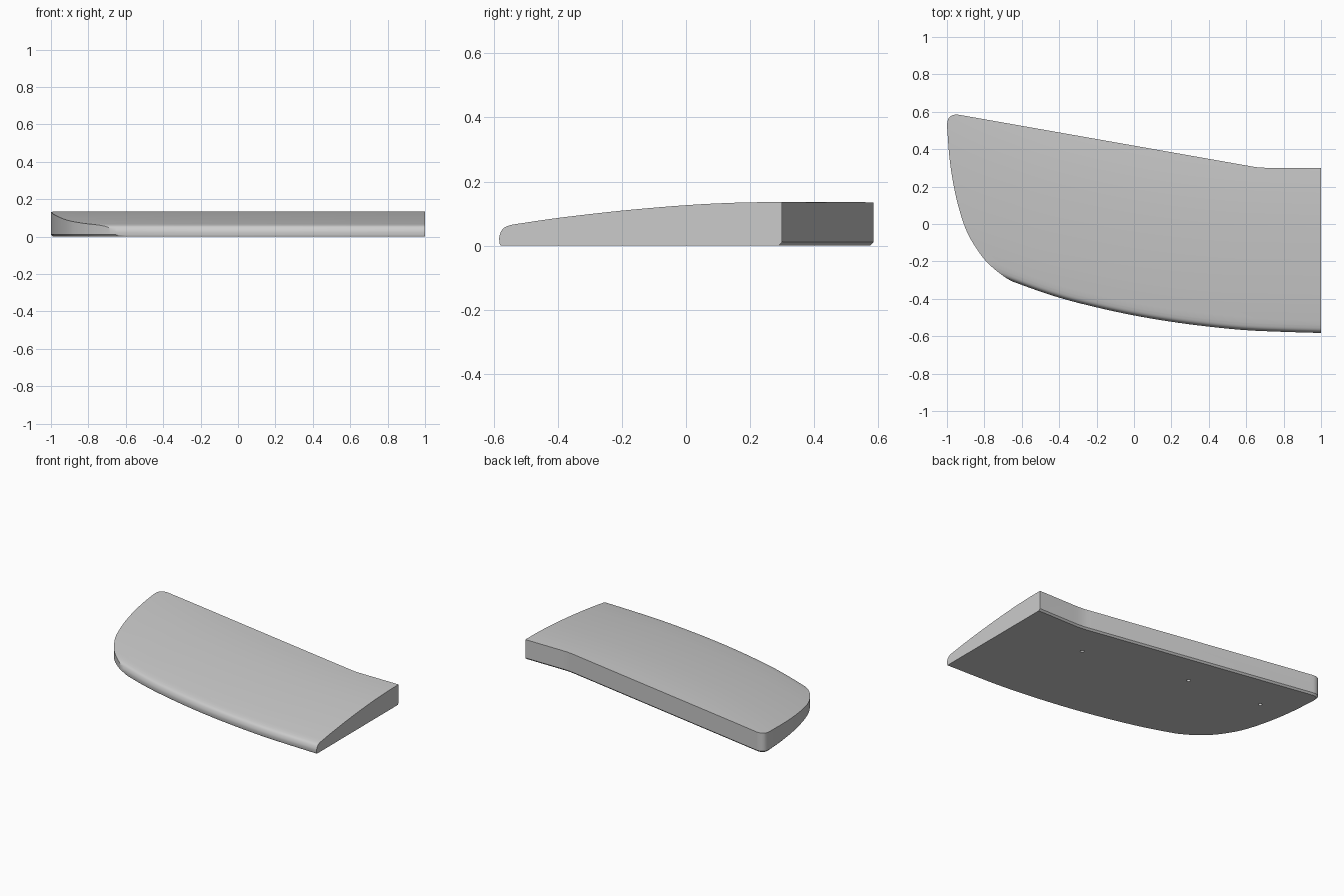
import bpy, bmesh
from mathutils import Vector

if "Cube" in bpy.data.objects:
    bpy.data.objects.remove(bpy.data.objects["Cube"])


def spline(points, steps):
    """Catmull-Rom curve through 2D points."""
    p = [Vector(q) for q in points]
    p = [2 * p[0] - p[1]] + p + [2 * p[-1] - p[-2]]
    out = []
    for a, b, c, d in zip(p, p[1:], p[2:], p[3:]):
        for i in range(steps):
            t = i / steps
            out.append(0.5 * (2 * b + (c - a) * t + (2 * a - 5 * b + 4 * c - d) * t * t
                              + (3 * b - a - 3 * c + d) * t ** 3))
    return out + [p[-2]]


def make_object(name, bm):
    bmesh.ops.recalc_face_normals(bm, faces=bm.faces)
    mesh = bpy.data.meshes.new(name)
    bm.to_mesh(mesh)
    bm.free()
    obj = bpy.data.objects.new(name, mesh)
    bpy.context.collection.objects.link(obj)
    return obj


def prism(name, outline, z0, z1, chamfer=0):
    bm = bmesh.new()
    rings = [[bm.verts.new((x, y, z)) for x, y in outline] for z in (z0, z1)]
    bottom = bm.faces.new(rings[0])
    bm.faces.new(rings[1])
    n = len(outline)
    for i in range(n):
        j = (i + 1) % n
        bm.faces.new((rings[0][i], rings[0][j], rings[1][j], rings[1][i]))
    bmesh.ops.recalc_face_normals(bm, faces=bm.faces)
    if chamfer:
        bmesh.ops.bevel(bm, geom=list(bottom.edges), offset=chamfer, segments=1,
                        affect='EDGES', clamp_overlap=True)
    return make_object(name, bm)


# Curved leading edge in plan, continued past the tip
lead = spline([(-1.05, -.12), (-.8, -.245), (-.6, -.325), (-.4, -.393), (-.2, -.445),
               (0, -.488), (.2, -.522), (.4, -.548), (.6, -.567), (.8, -.576), (1, -.582)], 4)

# Cross-section: distance behind the leading edge, height
nose = spline([(.003, 0), (0, .01), (0, .03), (.008, .049), (.02, .059), (.04, .0655)], 4)
crown = spline([(.04, .0655), (.18, .086), (.38, .109), (.58, .126), (.74, .134),
                (.88, .1355), (1.1, .133)], 5)
section = nose + crown[1:] + [Vector((1.1, 0))]

# Panel body swept along the leading edge
bm = bmesh.new()
rings = [[bm.verts.new((x, y + d, z)) for d, z in section] for x, y in lead]
n = len(section)
for r, s in zip(rings, rings[1:]):
    for i in range(n):
        j = (i + 1) % n
        bm.faces.new((r[i], r[j], s[j], s[i]))
bm.faces.new(rings[0])
bm.faces.new(rings[-1])
panel = make_object("curved_panel", bm)

# Plan outline: rounded tip, slanted rear edge, clearance in front and at the root
tip = spline([(-.62, -.325), (-.7, -.277), (-.79, -.2), (-.862, -.1), (-.91, 0),
              (-.955, .16), (-.985, .34), (-1, .53)], 5)
corner = spline([(-1, .53), (-.993, .562), (-.975, .58), (-.95, .585), (-.925, .582)], 3)
rear = spline([(.6, .313), (.645, .305), (.69, .301), (.74, .3)], 3)
outline = tip + corner[1:] + rear + [Vector((1.1, .3)), Vector((1.1, -.7)), Vector((-.45, -.7))]
trim = prism("trim_cutter", outline, 0, .3, .011)
cutters = [(trim, 'INTERSECT')]

# Blind mounting holes in the underside
for x, y in ((.48, .08), (-.245, .225), (-.77, .28)):
    bm = bmesh.new()
    bmesh.ops.create_cone(bm, cap_ends=True, segments=20, radius1=.012, radius2=.012, depth=.12)
    bmesh.ops.translate(bm, verts=bm.verts, vec=(x, y, 0))
    cutters.append((make_object("hole_cutter", bm), 'DIFFERENCE'))

for cutter, mode in cutters:
    cutter.hide_render = True
    mod = panel.modifiers.new(cutter.name, 'BOOLEAN')
    mod.operation, mod.solver, mod.object = mode, 'EXACT', cutter

# Bake the cuts, then discard the cutters
graph = bpy.context.evaluated_depsgraph_get()
baked = bpy.data.meshes.new_from_object(panel.evaluated_get(graph))
panel.modifiers.clear()
panel.data = baked
for cutter, mode in cutters:
    bpy.data.objects.remove(cutter)

# Plain grey finish
grey = bpy.data.materials.new("light_grey")
grey.diffuse_color = (.6, .6, .6, 1)
grey.use_nodes = True
grey.node_tree.nodes["Principled BSDF"].inputs["Base Color"].default_value = grey.diffuse_color
panel.data.materials.clear()
panel.data.materials.append(grey)
bpy.context.view_layer.objects.active = panel
panel.select_set(True)
bpy.ops.object.shade_smooth_by_angle(angle=.52)
